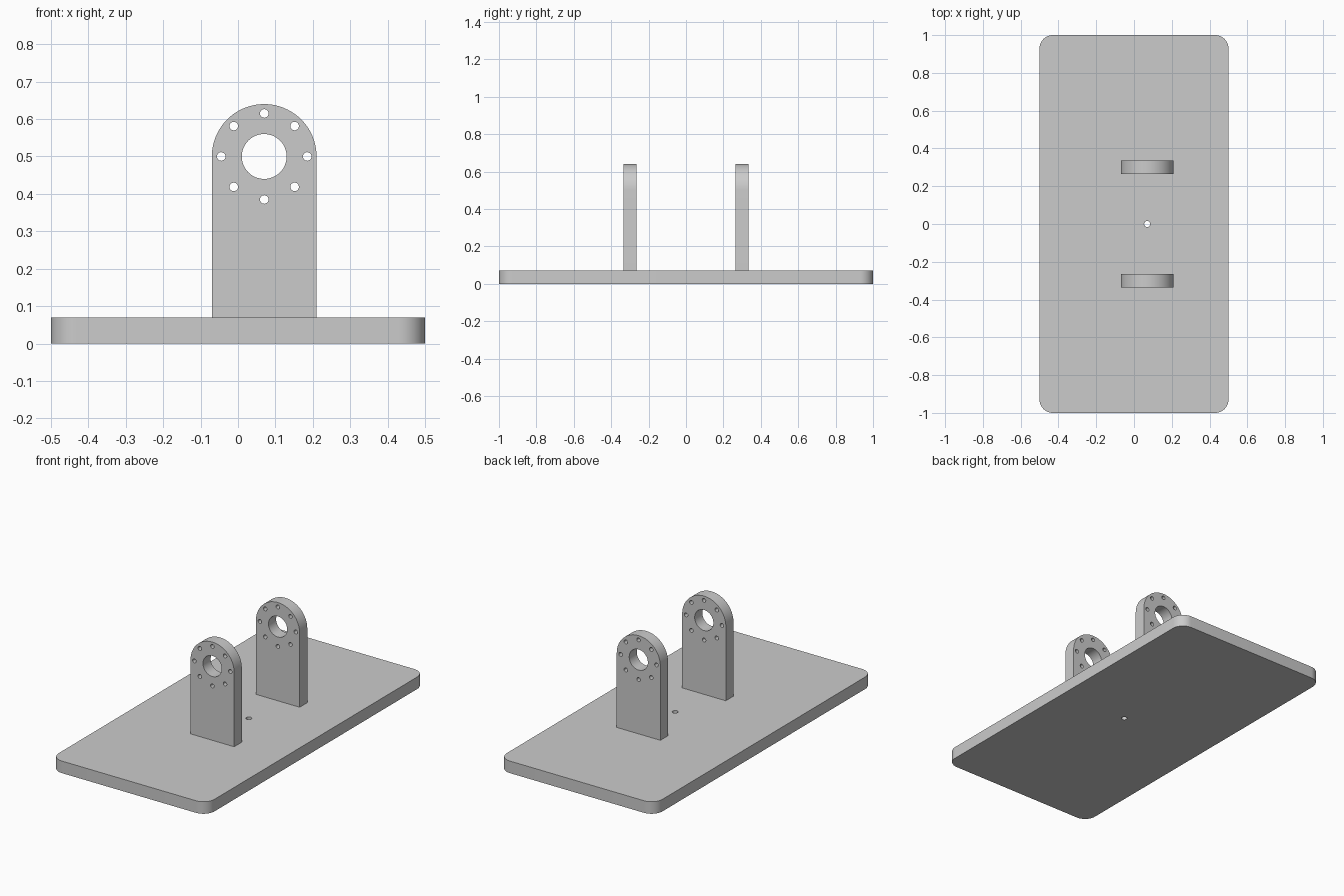
import bpy, bmesh
from math import sin, cos, pi, radians
from mathutils import Vector, Matrix

if "Cube" in bpy.data.objects:
    bpy.data.objects.remove(bpy.data.objects["Cube"])


def arc(cx, cy, r, a0, a1, n):
    return [(cx + r * cos(a0 + (a1 - a0) * i / n), cy + r * sin(a0 + (a1 - a0) * i / n))
            for i in range(n + 1)]


def circle(cx, cy, r, n):
    return arc(cx, cy, r, 0, 2 * pi, n)[:-1]


def extruded(name, loops, depth, matrix):
    """Fill an outline with holes, then extrude it along local z."""
    bm = bmesh.new()
    edges = []
    for loop in loops:
        vs = [bm.verts.new((x, y, 0)) for x, y in loop]
        edges += [bm.edges.new((vs[i - 1], vs[i])) for i in range(len(vs))]
    bmesh.ops.triangle_fill(bm, edges=edges, use_beauty=True, normal=(0, 0, 1))
    ext = bmesh.ops.extrude_face_region(bm, geom=bm.faces[:], use_keep_orig=True)
    top = [g for g in ext["geom"] if isinstance(g, bmesh.types.BMVert)]
    bmesh.ops.translate(bm, verts=top, vec=(0, 0, depth))
    bm.transform(matrix)
    bmesh.ops.recalc_face_normals(bm, faces=bm.faces[:])
    mesh = bpy.data.meshes.new(name)
    bm.to_mesh(mesh)
    bm.free()
    ob = bpy.data.objects.new(name, mesh)
    bpy.context.collection.objects.link(ob)
    bpy.ops.object.select_all(action='DESELECT')
    ob.select_set(True)
    bpy.context.view_layer.objects.active = ob
    bpy.ops.object.shade_smooth_by_angle(angle=radians(30))
    return ob


T = 0.07   # thickness of plate and lugs
CX = 0.07  # lug centre line

# Base plate with rounded corners and a small through hole
R = 0.07
outline = []
for k, (sx, sy) in enumerate([(1, 1), (-1, 1), (-1, -1), (1, -1)]):
    outline += arc(sx * (0.5 - R), sy * (1 - R), R, k * pi / 2, (k + 1) * pi / 2, 12)
extruded("base_plate", [outline, circle(CX, 0, 0.016, 24)], T, Matrix())

# Two upright lugs: round top, bearing bore and ring of bolt holes
profile = [(CX - 0.14, T), (CX + 0.14, T)] + arc(CX, 0.5, 0.14, 0, pi, 40)
holes = [circle(CX, 0.5, 0.06, 48)]
holes += [circle(CX + 0.115 * cos(i * pi / 4), 0.5 + 0.115 * sin(i * pi / 4), 0.0115, 20)
          for i in range(8)]
for name, y in (("front_lug", -0.3), ("rear_lug", 0.3)):
    place = Matrix.Translation(Vector((0, y + T / 2, 0))) @ Matrix.Rotation(pi / 2, 4, 'X')
    extruded(name, [profile] + holes, T, place)
